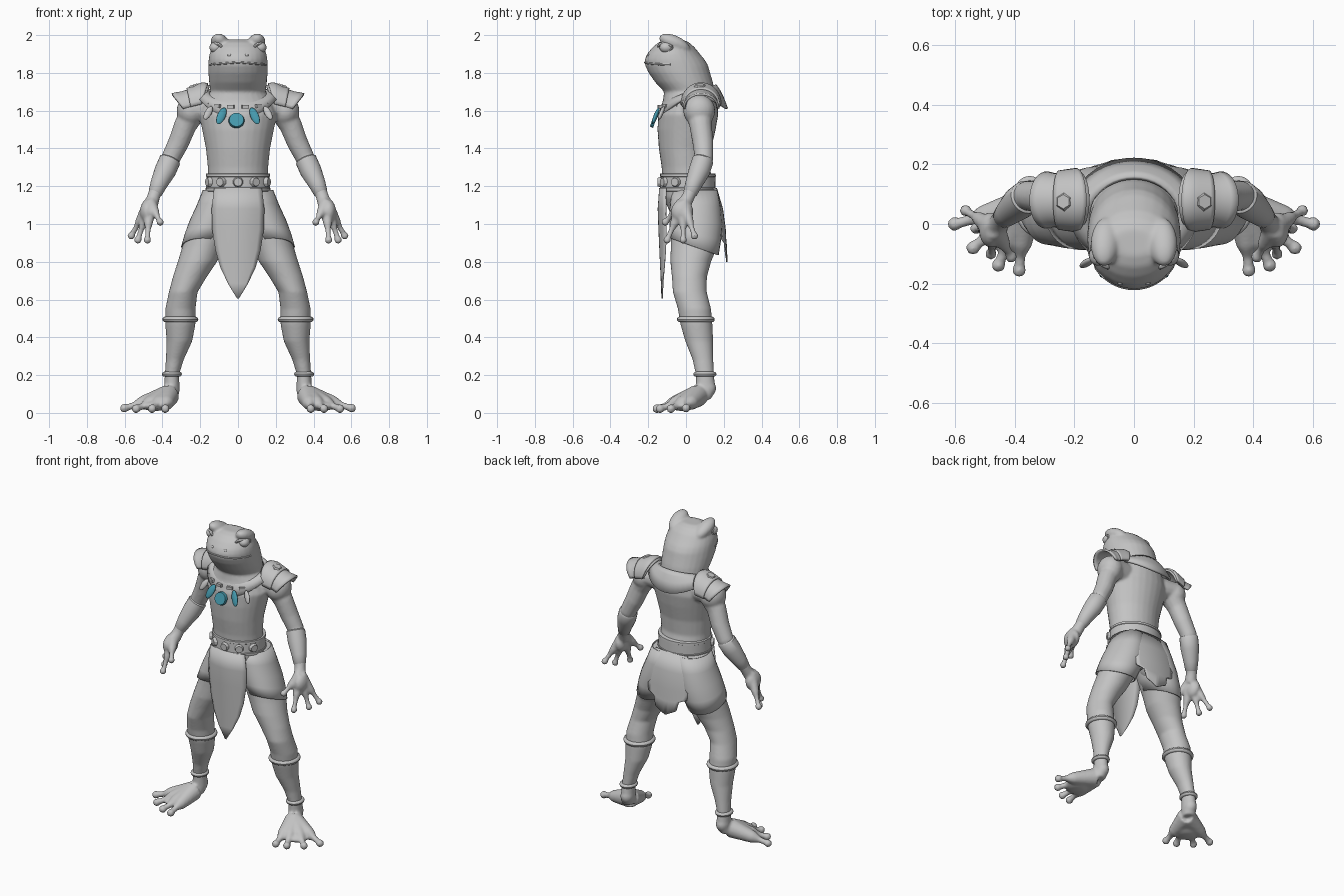
import bpy, bmesh, math
from mathutils import Vector, Matrix

cube = bpy.data.objects.get("Cube")
if cube:
    bpy.data.objects.remove(cube, do_unlink=True)


def material(name, rgb):
    mat = bpy.data.materials.new(name)
    mat.use_nodes = True
    mat.diffuse_color = (*rgb, 1)
    mat.node_tree.nodes["Principled BSDF"].inputs["Base Color"].default_value = (*rgb, 1)
    return mat


GREY = material("grey", (.55, .55, .55))
TEAL = material("teal", (.06, .32, .42))


def finish(name, bm, mat=GREY, mirror=False, thickness=0, subdivide=0, angle=40, melt=0):
    """Turn a bmesh into a shaded object with optional modifiers."""
    bmesh.ops.recalc_face_normals(bm, faces=bm.faces)
    mesh = bpy.data.meshes.new(name)
    bm.to_mesh(mesh)
    bm.free()
    mesh.materials.append(mat)
    obj = bpy.data.objects.new(name, mesh)
    bpy.context.collection.objects.link(obj)
    bpy.ops.object.select_all(action='DESELECT')
    obj.select_set(True)
    bpy.context.view_layer.objects.active = obj
    bpy.ops.object.shade_smooth_by_angle(angle=math.radians(angle))
    if mirror:
        obj.modifiers.new("Mirror", 'MIRROR')
    if thickness:
        solid = obj.modifiers.new("Solidify", 'SOLIDIFY')
        solid.thickness, solid.offset = thickness, 0
    if subdivide:
        obj.modifiers.new("Subdivision", 'SUBSURF').levels = subdivide
    if melt:
        remesh = obj.modifiers.new("Remesh", 'REMESH')
        remesh.mode, remesh.voxel_size, remesh.use_smooth_shade = 'VOXEL', .0075, True
        soft = obj.modifiers.new("Smooth", 'SMOOTH')
        soft.factor, soft.iterations = .5, melt


def skin(bm, rings, closed=True, cap=True):
    """Bridge rows of points into a surface."""
    rows = [[bm.verts.new(p) for p in ring] for ring in rings]
    n = len(rows[0])
    for a, b in zip(rows, rows[1:]):
        for i in range(n if closed else n - 1):
            j = (i + 1) % n
            bm.faces.new((a[i], a[j], b[j], b[i]))
    if cap and closed:
        bm.faces.new(rows[0][::-1])
        bm.faces.new(rows[-1])


def circle(n=28):
    return [(math.cos(2 * math.pi * i / n), math.sin(2 * math.pi * i / n)) for i in range(n)]


def column(bm, sections, cap=True, slope=0):
    """Loft ellipses given as x, y, z, half width, half depth, tilting towards the last."""
    skin(bm, [[(x + c * rx, y + s * ry, z + slope * s * i / (len(sections) - 1)) for c, s in circle()]
              for i, (x, y, z, rx, ry) in enumerate(sections)], cap=cap)


def tube(bm, path, n=14):
    """Loft circles across a path given as x, y, z, radius."""
    pts = [Vector(p[:3]) for p in path]
    rings = []
    for i, p in enumerate(pts):
        t = (pts[min(i + 1, len(pts) - 1)] - pts[max(i - 1, 0)]).normalized()
        u = t.orthogonal().normalized() if abs(t.y) > .9 else t.cross(Vector((0, 1, 0))).normalized()
        v = t.cross(u)
        rings.append([p + (u * c + v * s) * path[i][3] for c, s in circle(n)])
    skin(bm, rings)


def ball(bm, centre, size, turn=None):
    m = Matrix.Translation(centre) @ (turn or Matrix()) @ Matrix.Diagonal((*size, 1))
    bmesh.ops.create_uvsphere(bm, u_segments=20, v_segments=12, radius=1, matrix=m)


def digit(bm, root, tip, r_root, r_thin, r_tip, knuckle=.55):
    """Finger or toe: thick root, slim shaft, round pad."""
    a, b = Vector(root), Vector(tip)
    k = a.lerp(b, knuckle)
    tube(bm, [(*a, r_root), (*k, r_root * .62), (*a.lerp(b, knuckle + .18), r_thin), (*b, r_thin)])
    ball(bm, b, (r_tip,) * 3)


# Limbs, modelled on the left and copied across
bm = bmesh.new()
tube(bm, [(.13, .05, 1.61, .085), (.23, .07, 1.61, .078), (.28, .078, 1.52, .06),
          (.315, .09, 1.43, .056), (.355, .095, 1.35, .051), (.385, .07, 1.28, .053),
          (.42, .04, 1.21, .041), (.445, .015, 1.15, .034), (.46, -.01, 1.1, .037)])
ball(bm, (.25, .07, 1.6), (.075, .085, .085))
ball(bm, (.48, -.02, 1.065), (.04, .06, .062))
for tip in ((.565, .045, .937), (.53, -.015, .915), (.48, -.1, .915), (.412, -.11, 1.01)):
    digit(bm, (.467, -.015, 1.11), tip, .038, .0145, .021)
LEG = [(.09, .045, 1.18, .09, .115), (.108, .05, 1.1, .104, .128), (.13, .052, 1.02, .119, .135),
       (.158, .049, .95, .117, .131), (.185, .043, .88, .11, .124),
       (.215, .025, .8, .104, .108), (.255, .018, .72, .09, .093), (.29, .02, .64, .076, .09),
       (.305, .045, .55, .08, .088), (.305, .055, .47, .08, .085), (.31, .07, .38, .068, .074),
       (.335, .09, .28, .047, .055), (.35, .1, .2, .038, .048), (.35, .105, .12, .042, .052),
       (.36, .085, .07, .04, .045)]
column(bm, LEG)
ball(bm, (.35, .11, .13), (.042, .05, .05))
for tip in ((.602, 0, .025), (.54, -.08, .022), (.455, -.138, .022), (.385, -.155, .022)):
    digit(bm, (.37, .06, .09), tip, .06, .018, .024, .6)
ball(bm, (.44, -.02, .038), (.08, .07, .028))
limbs = bmesh.ops.duplicate(bm, geom=bm.verts[:] + bm.edges[:] + bm.faces[:])["geom"]
bmesh.ops.scale(bm, vec=(-1, 1, 1), verts=[g for g in limbs if isinstance(g, bmesh.types.BMVert)])

# Torso, neck and head as one column, with buttocks and brows
column(bm, [(0, .04, 1.05, .13, .12), (0, .02, 1.14, .168, .14), (0, .01, 1.22, .16, .135),
            (0, -.002, 1.3, .16, .127), (0, -.005, 1.4, .17, .139), (0, .003, 1.5, .19, .154),
            (0, .012, 1.58, .208, .159), (0, .022, 1.65, .185, .145), (0, .018, 1.7, .146, .134),
            (0, -.01, 1.75, .153, .153), (0, -.035, 1.8, .157, .163), (0, -.05, 1.84, .157, .167),
            (0, -.06, 1.87, .156, .159), (0, -.066, 1.9, .151, .14), (0, -.066, 1.935, .139, .112),
            (0, -.065, 1.962, .115, .08), (0, -.062, 1.976, .07, .045)])
for s in (1, -1):
    ball(bm, (s * .09, .088, 1.03), (.095, .1, .1))
    ball(bm, (s * .096, -.06, 1.955), (.05, .09, .041),
         Matrix.Rotation(s * -.3, 4, 'Y') @ Matrix.Rotation(-.4, 4, 'X') @ Matrix.Rotation(s * .2, 4, 'Z'))
finish("body", bm, melt=8)

# Face
bm = bmesh.new()
ball(bm, (.113, -.1, 1.934), (.036, .042, .032), Matrix.Rotation(.6, 4, 'Z'))
finish("eye", bm, mirror=True)
for name, z, r in (("upper_eyelid", 1.957, .01), ("lower_eyelid", 1.904, .007)):
    bm = bmesh.new()
    tube(bm, [(.08, -.148, 1.932, r), (.105, -.138, z, r), (.135, -.108, z, r), (.143, -.065, 1.935, r)], 8)
    finish(name, bm, mirror=True, subdivide=1)
bm = bmesh.new()
ball(bm, (.045, -.196, 1.893), (.011, .009, .008))
finish("nostril", bm, mirror=True)
bm = bmesh.new()
tube(bm, [(.154 * math.sin(a), -.055 - .161 * math.cos(a), 1.856 - .012 * abs(math.sin(a)), .006)
          for a in [math.radians(d) for d in range(-80, 81, 8)]], 8)
finish("mouth_lip", bm)

# Collar lying on chest and back
bm = bmesh.new()
rows = []
for t in (0, .3, .6, 1):
    rows.append([((.15 + .06 * t) * c, .02 + .012 * t + (.135 + .037 * t) * s + .012 * t * max(s, 0),
                  1.69 + .045 * s + .014 * math.sin(math.pi * t) - t * (.085 - .07 * c * c + .04 * max(s, 0)))
                 for c, s in circle(40)])
skin(bm, rows, cap=False)
finish("collar", bm, thickness=.014)


# Layered shoulder guards
def shoulder_plate(name, start, end, lift):
    bm = bmesh.new()
    rows = []
    for i in range(9):
        u = start + (end - start) * i / 8
        flare = .012 * max(0, u - .7) / .3
        row = []
        for j in range(21):
            v = math.pi * j / 20
            h = math.sin(v) ** .9
            low, top = .19 + .1 * u, .15 + .2 * u
            z_low = 1.635 - .025 * u
            z_top = 1.75 - .075 * u - .1 * max(0, .2 - u) + flare + lift
            row.append((low + (top - low) * h, .08 - (.094 - .015 * u + lift + flare) * math.cos(v),
                        z_low + (z_top - z_low) * h))
        rows.append(row)
    skin(bm, rows, closed=False)
    finish(name, bm, mirror=True, thickness=.012)


shoulder_plate("shoulder_guard", 0, 1, 0)
shoulder_plate("shoulder_guard_upper", .05, .6, .009)
bm = bmesh.new()
bmesh.ops.create_cone(bm, cap_ends=True, segments=6, radius1=.036, radius2=.024, depth=.016,
                      matrix=Matrix.Translation((.235, .075, 1.73)) @ Matrix.Rotation(.33, 4, 'Y'))
finish("shoulder_stud", bm, mirror=True)

# Necklace pendants
for name, mat, at, size, lean in (("teal_pendant", TEAL, (.088, -.16, 1.572), (.022, .011, .05), -.42),
                                  ("plain_pendant", GREY, (.158, -.13, 1.588), (.018, .011, .042), -.5)):
    bm = bmesh.new()
    ball(bm, at, size, Matrix.Rotation(lean, 4, 'Y') @ Matrix.Rotation(-.35, 4, 'X'))
    finish(name, bm, mat, mirror=True)
bm = bmesh.new()
bmesh.ops.create_cone(bm, cap_ends=True, segments=28, radius1=.042, radius2=.038, depth=.018,
                      matrix=Matrix.Translation((-.008, -.17, 1.55)) @ Matrix.Rotation(1.25, 4, 'X'))
finish("centre_pendant", bm, TEAL)
bm = bmesh.new()
for a in range(-60, 61, 24):
    a = math.radians(a)
    m = Matrix.Translation((.185 * math.sin(a), .022 - .165 * math.cos(a), 1.642 - .022 * math.cos(a)))
    bmesh.ops.create_cube(bm, size=1, matrix=m @ Matrix.Rotation(a, 4, 'Z') @ Matrix.Diagonal((.035, .016, .018, 1)))
finish("necklace_links", bm)

# Belt with studs
bm = bmesh.new()
column(bm, [(0, .01, z, .164 + d, .142 + d) for z, d in
            ((1.172, 0), (1.174, .009), (1.19, .009), (1.192, .005), (1.25, .003), (1.252, .006), (1.266, .005), (1.268, 0))])
finish("belt", bm, angle=30)
bm = bmesh.new()
for d in range(-64, 65, 32):
    a = math.radians(d)
    m = Matrix.Translation((.168 * math.sin(a), .01 - .146 * math.cos(a), 1.222)) @ Matrix.Rotation(a, 4, 'Z')
    bmesh.ops.create_cone(bm, cap_ends=True, segments=10, radius1=.032, radius2=.022, depth=.03,
                          matrix=m @ Matrix.Rotation(math.pi / 2, 4, 'X'))
finish("belt_studs", bm, angle=25)


# Hanging cloths, as rows of half width, depth, height and lowered middle
def cloth(name, rows, wrap):
    bm = bmesh.new()
    skin(bm, [[(w * k / 5, y + wrap * (w * k / 5) ** 2, z - drop * (1 - abs(k) / 5))
               for k in range(-5, 6)] for w, y, z, drop in rows], closed=False)
    finish(name, bm, thickness=.008)


cloth("front_cloth", [(.125, -.138, 1.19, 0), (.138, -.146, 1.08, 0), (.135, -.142, .97, 0), (.118, -.137, .86, 0),
                      (.092, -.133, .77, 0), (.052, -.129, .685, 0), (.004, -.126, .605, 0)], 2)
cloth("back_cloth", [(.115, .16, 1.19, 0), (.13, .192, 1.08, 0), (.145, .207, .97, 0), (.14, .209, .92, 0),
                     (.09, .212, .9, .01), (.075, .216, .84, .04)], -1)

# Short trousers with slanted hems
bm = bmesh.new()
column(bm, [(x, y, z, rx + .003, ry + .003) for x, y, z, rx, ry in LEG[:5]], cap=False, slope=-.045)
finish("trouser_leg", bm, mirror=True, thickness=.006)

# Rings and wraps on shins and forearms
for name, x, y, z, rx, ry, r in (("shin_ring", .305, .052, .495, .08, .085, .015),
                                 ("ankle_ring", .35, .1, .205, .04, .048, .013)):
    bm = bmesh.new()
    column(bm, [(x, y, z + r * s, rx + r * c, ry + r * c) for c, s in circle(12) + [(1, 0)]], cap=False)
    finish(name, bm, mirror=True, angle=60)
bm = bmesh.new()
tube(bm, [(.357, .092, 1.345, .05), (.36, .09, 1.338, .057), (.386, .07, 1.28, .057),
          (.42, .04, 1.21, .045), (.438, .022, 1.165, .037), (.441, .019, 1.158, .03)], 24)
finish("forearm_wrap", bm, mirror=True)
